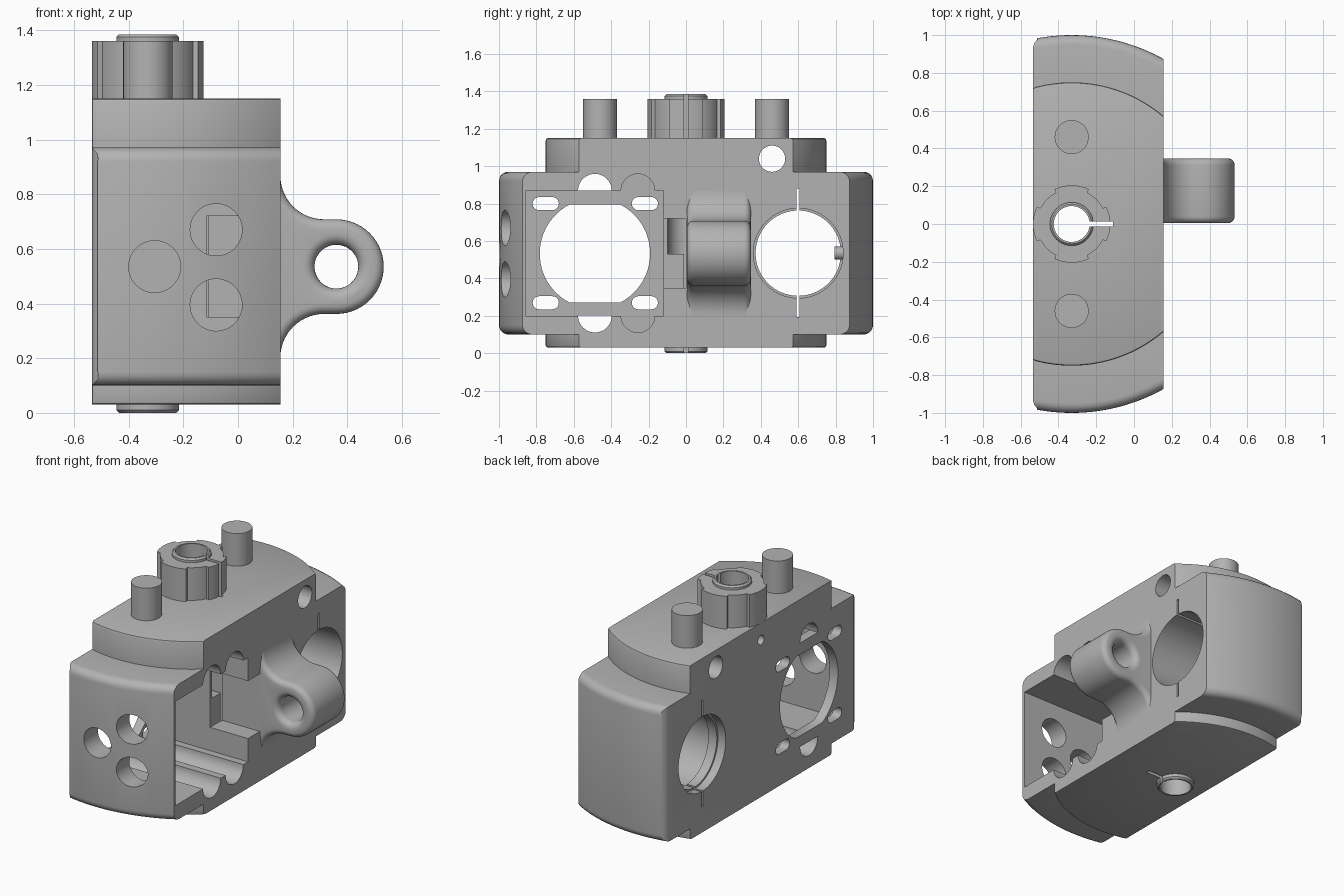
import bpy, bmesh, math
from mathutils import Vector

if "Cube" in bpy.data.objects:
    bpy.data.objects.remove(bpy.data.objects["Cube"])

grey = bpy.data.materials.new("plain_grey")
grey.use_nodes = True
COLOR = (0.45, 0.45, 0.45, 1)
grey.diffuse_color = COLOR
grey.node_tree.nodes["Principled BSDF"].inputs["Base Color"].default_value = COLOR

AXIS = -0.33               # x of the central bore
BACK, FACE = -0.535, 0.155  # the two flat sides
MID = 0.535                # height of the holes


# --- helpers -------------------------------------------------------------
def arc(cx, cy, r, a0=0, a1=360, n=48):
    count = n if abs(a1 - a0) == 360 else n + 1
    angles = [math.radians(a0 + (a1 - a0) * i / n) for i in range(count)]
    return [(cx + r * math.cos(a), cy + r * math.sin(a)) for a in angles]


def rect(u0, u1, v0, v1):
    return [(u0, v0), (u1, v0), (u1, v1), (u0, v1)]


def capsule(cu, cv, length, height):
    r, d = height / 2, (length - height) / 2
    return arc(cu + d, cv, r, -90, 90, 12) + arc(cu - d, cv, r, 90, 270, 12)


def place(axis, u, v, w):
    return {"x": (w, u, v), "y": (u, w, v), "z": (u, v, w)}[axis]


def loft(name, axis, rings, bevel=0, pick=None, segments=5):
    """Skin closed outlines given as (points, offset along axis)."""
    bm = bmesh.new()
    loops = [[bm.verts.new(place(axis, u, v, w)) for u, v in pts] for pts, w in rings]
    n = len(loops[0])
    bm.faces.new(loops[0])
    bm.faces.new(loops[-1])
    for a, b in zip(loops, loops[1:]):
        for i in range(n):
            j = (i + 1) % n
            bm.faces.new((a[i], a[j], b[j], b[i]))
    bmesh.ops.recalc_face_normals(bm, faces=bm.faces)
    if bevel:
        bmesh.ops.bevel(bm, geom=[e for e in bm.edges if pick(e)], offset=bevel,
                        segments=segments, profile=0.5, affect="EDGES")
    mesh = bpy.data.meshes.new(name)
    bm.to_mesh(mesh)
    bm.free()
    mesh.materials.append(grey)
    obj = bpy.data.objects.new(name, mesh)
    bpy.context.collection.objects.link(obj)
    return obj


def prism(name, axis, pts, a, b, **kw):
    return loft(name, axis, [(pts, a), (pts, b)], **kw)


def boolean(obj, tool, operation="DIFFERENCE"):
    tool.hide_render = True
    mod = obj.modifiers.new("bool", "BOOLEAN")
    mod.object, mod.operation, mod.solver = tool, operation, "EXACT"
    bpy.context.view_layer.objects.active = obj
    bpy.ops.object.modifier_apply(modifier=mod.name)
    bpy.data.objects.remove(tool)


def cut(obj, axis, pts, a, b):
    boolean(obj, prism("cutter", axis, pts, a, b))


def outline(r):
    """Slice of a disc between the two flat sides."""
    a = math.degrees(math.acos((FACE - AXIS) / r))
    b = math.degrees(math.acos((BACK - AXIS) / r))
    return arc(AXIS, 0, r, a, b, 32) + arc(AXIS, 0, r, -b, -a, 32)


def curved_rim(e):
    """Edges round the curved ends and their back corners."""
    p, q = (v.co for v in e.verts)
    if abs(p.x - q.x) < 1e-5:
        return abs(p.z - q.z) > 0.1 and p.x < BACK + 0.01
    return abs(p.z - q.z) < 1e-5


# --- housing ---------------------------------------------------------------
housing = prism("housing", "z", outline(1.0), 0.1, 0.97, bevel=0.05, pick=curved_rim)
core = prism("core", "z", outline(0.75), 0.03, 1.15, bevel=0.012, pick=curved_rim, segments=2)
boolean(housing, core, "UNION")

# central tube end under the housing
boolean(housing, loft("tube_end", "z", [(arc(AXIS, 0, 0.105), 0), (arc(AXIS, 0, 0.115), 0.01),
                                        (arc(AXIS, 0, 0.115), 0.1)]), "UNION")

# rectangular pocket with its side notch
cut(housing, "x", rect(-0.855, -0.12, 0.2, 0.87), -0.475, 0.3)
cut(housing, "x", rect(-0.2, 0.0, 0.35, 0.72), -0.115, 0.3)
cut(housing, "x", rect(-0.1, 0.0, 0.53, 0.72), AXIS, 0)

# half round channels in the pocket roof and floor
for y, start in ((-0.487, -0.7), (-0.257, -0.475)):
    cut(housing, "x", arc(y, 0.869, 0.09, 0, 180, 24), start, 0.3)
    cut(housing, "x", arc(y, 0.201, 0.09, 180, 360, 24), start, 0.3)

# window and four slots through the back wall
half = math.degrees(math.asin(0.262 / 0.295))
window = arc(-0.487, 0.533, 0.295, -half, half, 24) + arc(-0.487, 0.533, 0.295, 180 - half, 180 + half, 24)
cut(housing, "x", window, -0.7, -0.4)
for y in (-0.75, -0.22):
    for z in (0.8, 0.27):
        cut(housing, "x", capsule(y, z, 0.14, 0.07), -0.7, -0.4)

# three holes in the end wall
for x, z in ((-0.305, MID), (-0.08, 0.67), (-0.08, 0.395)):
    cut(housing, "y", arc(x, z, 0.095), -1.2, -0.8)

# large round bore with inner lip and thin split
cut(housing, "x", arc(0.6, MID, 0.228, n=64), -0.7, 0.3)
cut(housing, "x", arc(0.6, MID, 0.24, n=64), -0.42, 0.3)
cut(housing, "x", arc(0.6, MID, 0.24, n=64), -0.7, -0.48)
cut(housing, "x", rect(0.592, 0.608, 0.195, 0.88), -0.7, 0.3)

# small cross holes near the top
cut(housing, "x", arc(0.46, 1.04, 0.07), -0.7, 0.3)
cut(housing, "x", arc(0, 1.04, 0.03, n=24), -0.7, AXIS)

# --- top collar --------------------------------------------------------------
lobes = []
for k in range(4):
    lobes += arc(AXIS, 0, 0.205, 90 * k - 26, 90 * k + 26, 10)
    lobes += arc(AXIS, 0, 0.185, 90 * k + 27, 90 * k + 63, 8)
collar = prism("collar", "z", lobes, 1.15, 1.36)
boolean(collar, loft("tube_top", "z", [(arc(AXIS, 0, 0.115), 1.2), (arc(AXIS, 0, 0.115), 1.375),
                                       (arc(AXIS, 0, 0.105), 1.385)]), "UNION")
for part in (housing, collar):
    cut(part, "z", arc(AXIS, 0, 0.095), -0.2, 1.6)
    cut(part, "z", rect(AXIS, -0.11, -0.012, 0.012), -0.2, 1.6)

# --- pegs and key --------------------------------------------------------------
parts = [housing, collar]
for label, y in (("front", -0.46), ("back", 0.46)):
    parts.append(prism(label + "_peg", "z", arc(AXIS, y, 0.09), 1.14, 1.36))
parts.append(prism("bore_key", "y", arc(-0.19, MID, 0.035, n=24), 0.795, 0.86))

# --- side lug ----------------------------------------------------------------
EYE, R, FLARE = 0.36, 0.173, 0.16
upper = arc(FACE + FLARE, MID + R + FLARE, FLARE, 180, 270, 14)
lower = [(x, 2 * MID - z) for x, z in reversed(upper)]
profile = [(0.1, upper[0][1])] + upper + arc(EYE, MID, R, 90, -90, 28) + lower + [(0.1, lower[-1][1])]
Y0, Y1 = 0.005, 0.347


def lug_rim(e):
    p, q = (v.co for v in e.verts)
    return abs(p.y - q.y) < 1e-5 and max(p.x, q.x) > FACE + 0.001


lug = prism("side_lug", "y", profile, Y0, Y1, bevel=0.035, pick=lug_rim)
F = 0.04
flare = [(0.08 + F * (1 - math.cos(math.radians(t))), F * (1 - math.sin(math.radians(t))))
         for t in range(0, 91, 15)]
eye = [(0.12, Y0 - 0.05)] + [(r, Y0 + d) for r, d in reversed(flare)]
eye += [(r, Y1 - d) for r, d in flare] + [(0.12, Y1 + 0.05)]
boolean(lug, loft("eye_cutter", "y", [(arc(EYE, MID, r), y) for r, y in eye]))
parts.append(lug)

# smooth shading with sharp edges kept
bpy.ops.object.select_all(action="DESELECT")
for obj in parts:
    obj.select_set(True)
bpy.context.view_layer.objects.active = housing
bpy.ops.object.shade_smooth_by_angle(angle=math.radians(30))
